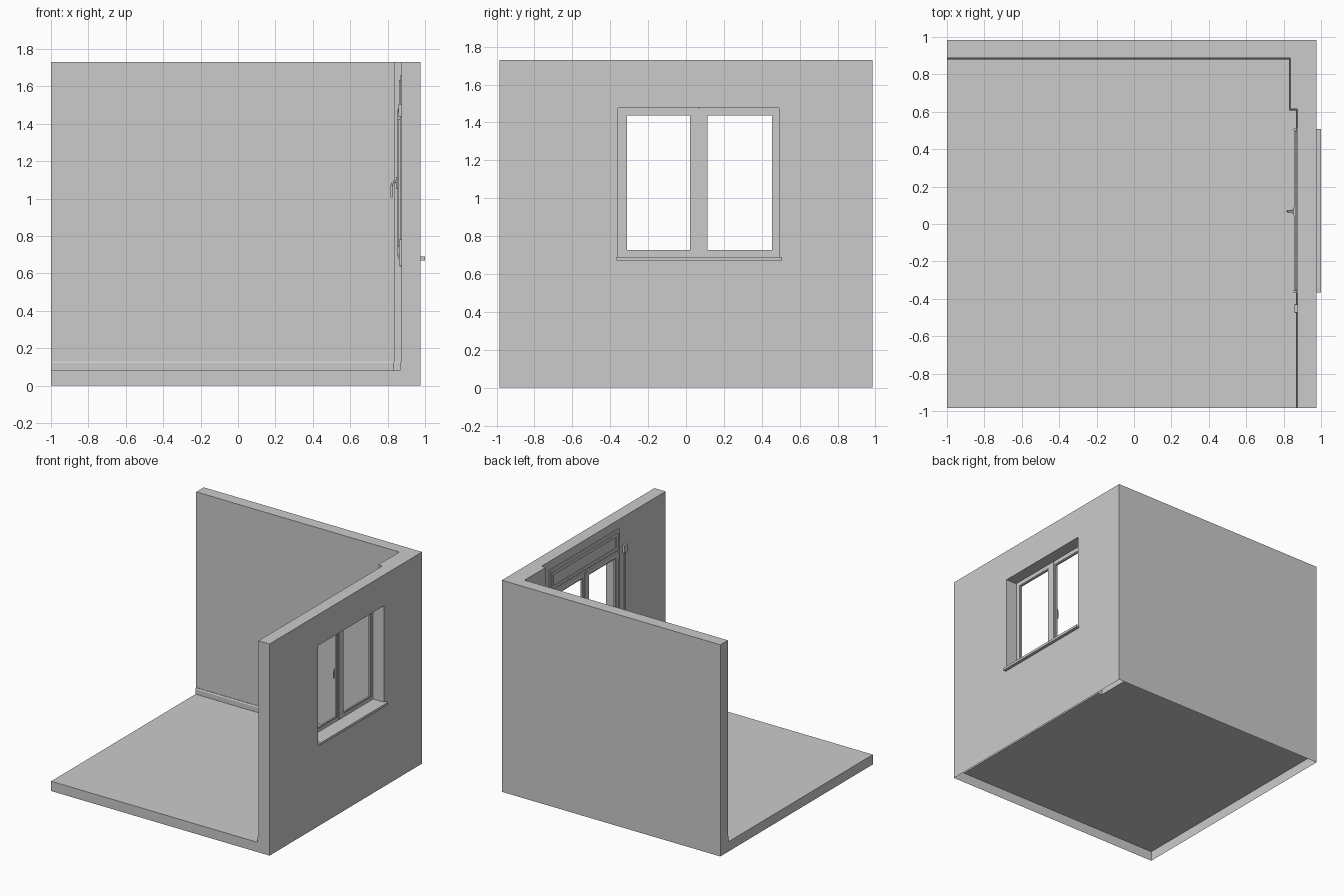
import bpy, bmesh, math
from mathutils import Vector, Matrix

if "Cube" in bpy.data.objects:
    bpy.data.objects.remove(bpy.data.objects["Cube"])


def make(name, bm):
    bmesh.ops.recalc_face_normals(bm, faces=bm.faces[:])
    me = bpy.data.meshes.new(name)
    bm.to_mesh(me)
    bm.free()
    ob = bpy.data.objects.new(name, me)
    bpy.context.collection.objects.link(ob)
    return ob


def box(name, x, y, z):
    bm = bmesh.new()
    bmesh.ops.create_cube(bm, size=1)
    for v in bm.verts:
        v.co = Vector([(r[0] + r[1]) / 2 + c * (r[1] - r[0]) for r, c in zip((x, y, z), v.co)])
    return make(name, bm)


def prism(name, pts, z0, z1):
    bm = bmesh.new()
    f = bm.faces.new([bm.verts.new((x, y, z0)) for x, y in pts])
    r = bmesh.ops.extrude_face_region(bm, geom=[f])
    top = [g for g in r["geom"] if isinstance(g, bmesh.types.BMVert)]
    bmesh.ops.translate(bm, verts=top, vec=(0, 0, z1 - z0))
    return make(name, bm)


def frame(name, x, y, z, w):
    """Rectangular ring lying in the window plane, border width w."""
    bm = bmesh.new()
    loops = []
    for d, xx in ((0, x[0]), (w, x[0]), (w, x[1]), (0, x[1])):
        loops.append([bm.verts.new((xx, a, b)) for a, b in (
            (y[0] + d, z[0] + d), (y[1] - d, z[0] + d),
            (y[1] - d, z[1] - d), (y[0] + d, z[1] - d))])
    for i in range(4):
        a, b = loops[i], loops[(i + 1) % 4]
        for j in range(4):
            k = (j + 1) % 4
            bm.faces.new((a[j], a[k], b[k], b[j]))
    return make(name, bm)


def cylinder(name, loc, r, h):
    bm = bmesh.new()
    bmesh.ops.create_cone(bm, cap_ends=True, segments=16, radius1=r, radius2=r, depth=h,
                          matrix=Matrix.Translation(loc))
    return make(name, bm)


WX = 0.875                      # inner face of the window wall
FLOOR, TOP = 0.08, 1.73

# Room shell: block minus the interior and the window opening, open underneath
room = box("room_shell", (-1, 0.975), (-0.985, 0.985), (0, TOP))
inside = prism("room_cutter", [(-1.2, -1.2), (WX, -1.2), (WX, 0.615), (0.838, 0.615),
                               (0.838, 0.888), (-1.2, 0.888)], FLOOR, 2)
hole = box("window_cutter", (0.7, 1.2), (-0.358, 0.492), (0.685, 1.477))
for c in (inside, hole):
    c.hide_render = True
    m = room.modifiers.new("cut", 'BOOLEAN')
    m.operation, m.solver, m.object = 'DIFFERENCE', 'EXACT', c
bpy.context.view_layer.update()
dg = bpy.context.evaluated_depsgraph_get()
cut = bpy.data.meshes.new_from_object(room.evaluated_get(dg))
room.modifiers.clear()
room.data = cut
for c in (inside, hole):
    bpy.data.objects.remove(c)
bm = bmesh.new()
bm.from_mesh(room.data)
under = [f for f in bm.faces if all(v.co.z < 1e-4 for v in f.verts)]
bmesh.ops.delete(bm, geom=under, context='FACES')
bm.to_mesh(room.data)
bm.free()

# Baseboard: small chamfered profile swept along the inner walls
path = [(-1, 0.888, 0, -1), (0.838, 0.888, -1, -1), (0.838, 0.615, -1, -1),
        (WX, 0.615, -1, -1), (WX, -0.985, -1, 0)]
profile = [(0, FLOOR), (0.009, FLOOR), (0.009, 0.12), (0.004, 0.13), (0, 0.13)]
bm = bmesh.new()
rows = [[bm.verts.new((px + dx * d, py + dy * d, z)) for d, z in profile]
        for px, py, dx, dy in path]
for a, b in zip(rows, rows[1:]):
    for j in range(5):
        k = (j + 1) % 5
        bm.faces.new((a[j], a[k], b[k], b[j]))
bm.faces.new(rows[0])
bm.faces.new(rows[-1])
make("baseboard", bm)

# Outer sill
box("outer_sill", (0.872, 1.0), (-0.366, 0.507), (0.67, 0.69))

# Casing around the window and roller box, fixed to the wall
frame("window_casing", (0.868, 0.877), (-0.38, 0.52), (0.635, 1.66), 0.03)
box("casing_rail", (0.868, 0.877), (-0.35, 0.49), (1.477, 1.50))
box("casing_lower_rail", (0.868, 0.877), (-0.35, 0.49), (0.66, 0.69))

# Roller box cover: raised border around a recessed panel
frame("roller_box_border", (0.861, 0.872), (-0.355, 0.498), (1.495, 1.635), 0.025)
box("roller_box_panel", (0.868, 0.874), (-0.335, 0.478), (1.515, 1.615))

# Two sashes without glass, each with a slim inner bead
for n, y in (("left", (-0.357, 0.066)), ("right", (0.068, 0.499))):
    frame(n + "_sash", (0.856, 0.878), y, (0.68, 1.482), 0.038)
    frame(n + "_sash_bead", (0.862, 0.875), (y[0] + 0.03, y[1] - 0.03), (0.71, 1.452), 0.016)
box("meeting_stile", (0.852, 0.88), (0.045, 0.09), (0.69, 1.475))

# Hinges at the outer edges
for y in (-0.362, 0.504):
    for z in (0.72, 1.445):
        h = cylinder("hinge", (0.861, y, z), 0.008, 0.045)
        h.data.shade_smooth()
        h.data.set_sharp_from_angle(angle=math.radians(30))

# Handle: plate and bent lever
box("handle_plate", (0.845, 0.854), (0.055, 0.08), (1.05, 1.115))
cu = bpy.data.curves.new("handle_lever", 'CURVE')
cu.dimensions = '3D'
cu.bevel_depth, cu.bevel_resolution, cu.use_fill_caps = 0.006, 2, True
sp = cu.splines.new('POLY')
pts = [(0.852, 1.09), (0.835, 1.09), (0.826, 1.083), (0.821, 1.065), (0.820, 1.005)]
sp.points.add(len(pts) - 1)
for p, (x, z) in zip(sp.points, pts):
    p.co = (x, 0.068, z, 1)
bpy.context.collection.objects.link(bpy.data.objects.new("handle_lever", cu))

# Roller shutter strap with guide on top and winder below
box("strap_guide", (0.858, 0.877), (-0.472, -0.43), (1.44, 1.505))
box("strap", (0.866, 0.869), (-0.461, -0.441), (0.75, 1.45))
box("strap_winder", (0.862, 0.877), (-0.475, -0.427), (0.64, 0.78))
